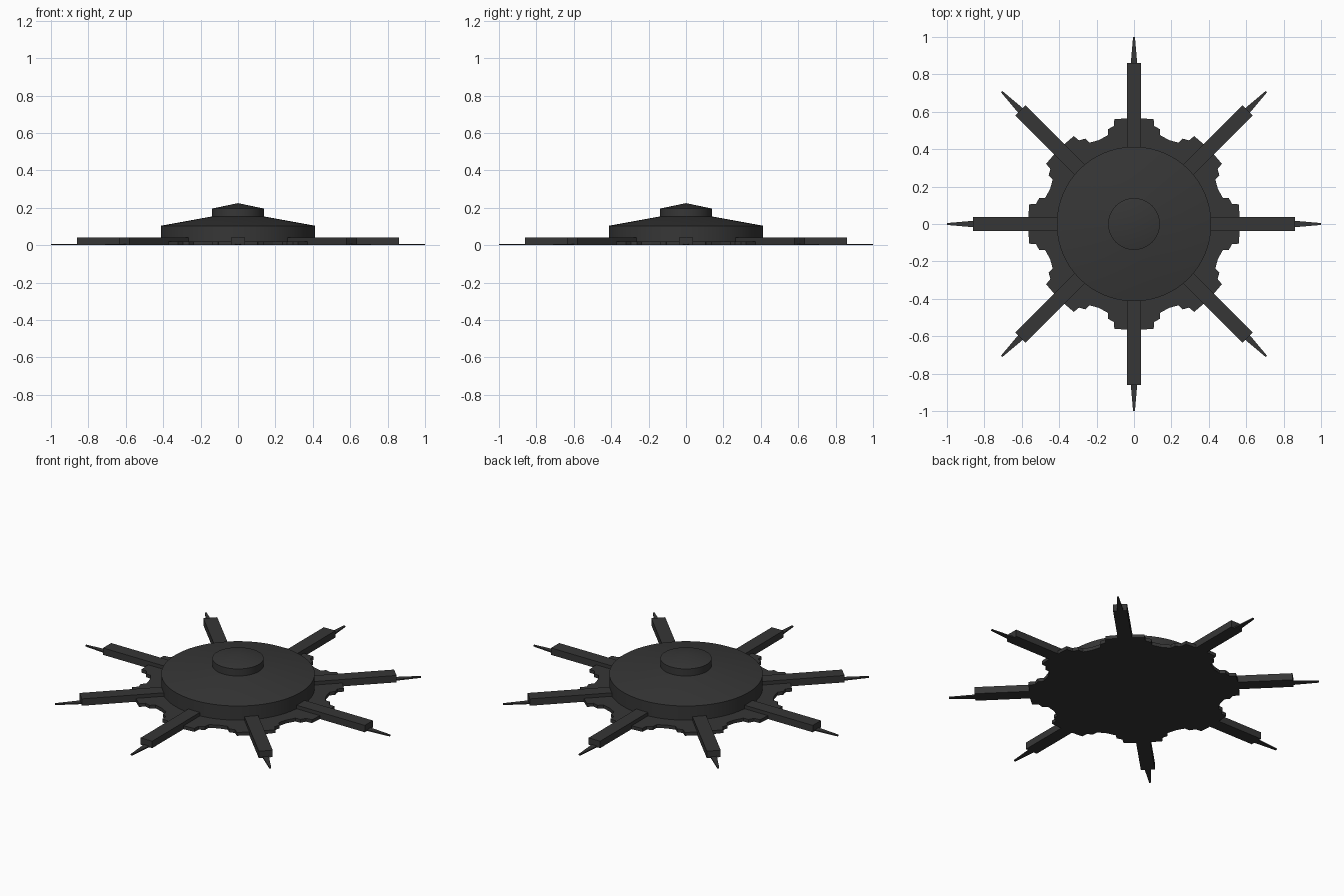
import bpy, bmesh, math

if "Cube" in bpy.data.objects:
    bpy.data.objects.remove(bpy.data.objects["Cube"])

def material(name, v):
    m = bpy.data.materials.new(name)
    m.diffuse_color = (v, v, v, 1)
    m.use_nodes = True
    m.node_tree.nodes["Principled BSDF"].inputs["Base Color"].default_value = m.diffuse_color
    return m

dark = material("dark_grey", 0.037)

def finish(bm, name, smooth=False):
    bmesh.ops.recalc_face_normals(bm, faces=bm.faces[:])
    me = bpy.data.meshes.new(name)
    bm.to_mesh(me)
    bm.free()
    ob = bpy.data.objects.new(name, me)
    bpy.context.collection.objects.link(ob)
    me.materials.append(dark)
    if smooth:
        bpy.ops.object.select_all(action='DESELECT')
        ob.select_set(True)
        bpy.context.view_layer.objects.active = ob
        bpy.ops.object.shade_smooth_by_angle(angle=math.radians(25))
    return ob

def prism(name, outline, z0, z1, angle=0.0):
    """Extrude a flat outline from z0 to z1, turned about z."""
    c, s = math.cos(angle), math.sin(angle)
    bm = bmesh.new()
    f = bm.faces.new([bm.verts.new((x * c - y * s, x * s + y * c, z0)) for x, y in outline])
    top = bmesh.ops.extrude_face_region(bm, geom=[f], use_keep_orig=True)
    vs = [g for g in top["geom"] if isinstance(g, bmesh.types.BMVert)]
    bmesh.ops.translate(bm, vec=(0, 0, z1 - z0), verts=vs)
    return finish(bm, name)

def lathe(name, profile, n=96):
    """Spin an (r, z) profile that starts and ends on the axis."""
    bm = bmesh.new()
    rings = []
    for r, z in profile:
        k = n if r > 0 else 1
        rings.append([bm.verts.new((r * math.cos(2 * math.pi * i / n),
                                    r * math.sin(2 * math.pi * i / n), z)) for i in range(k)])
    for a, b in zip(rings, rings[1:]):
        for i in range(n):
            j = (i + 1) % n
            vs = [a[i % len(a)], a[j % len(a)], b[j % len(b)], b[i % len(b)]]
            bm.faces.new(list(dict.fromkeys(vs)))
    return finish(bm, name, True)

# central body and raised cap
lathe("central_disc", [(0, 0.01), (0.413, 0.01), (0.413, 0.104), (0.138, 0.154), (0, 0.154)])
lathe("top_cap", [(0, 0.14), (0.138, 0.14), (0.138, 0.196), (0, 0.225)])

# stepped base plate: the same notched outline repeated around each arm
half = [(0.565, 0.038), (0.56, 0.105), (0.524, 0.108), (0.507, 0.138),
        (0.475, 0.14), (0.449, 0.186)]
sector = [(x, -y) for x, y in reversed(half[:-1])] + half
outline = []
for k in range(8):
    a = k * math.pi / 4
    outline += [(x * math.cos(a) - y * math.sin(a), x * math.sin(a) + y * math.cos(a))
                for x, y in sector]
prism("base_plate", outline, 0, 0.02)

# eight arms with thin pointed tips
for k in range(8):
    a = k * math.pi / 4
    prism(f"arm_{k + 1}", [(0.3, -0.038), (0.86, -0.038), (0.86, 0.038), (0.3, 0.038)], 0, 0.041, a)
    prism(f"arm_tip_{k + 1}", [(0.85, -0.018), (1, -0.005), (1, 0.005), (0.85, 0.018)], 0, 0.007, a)
